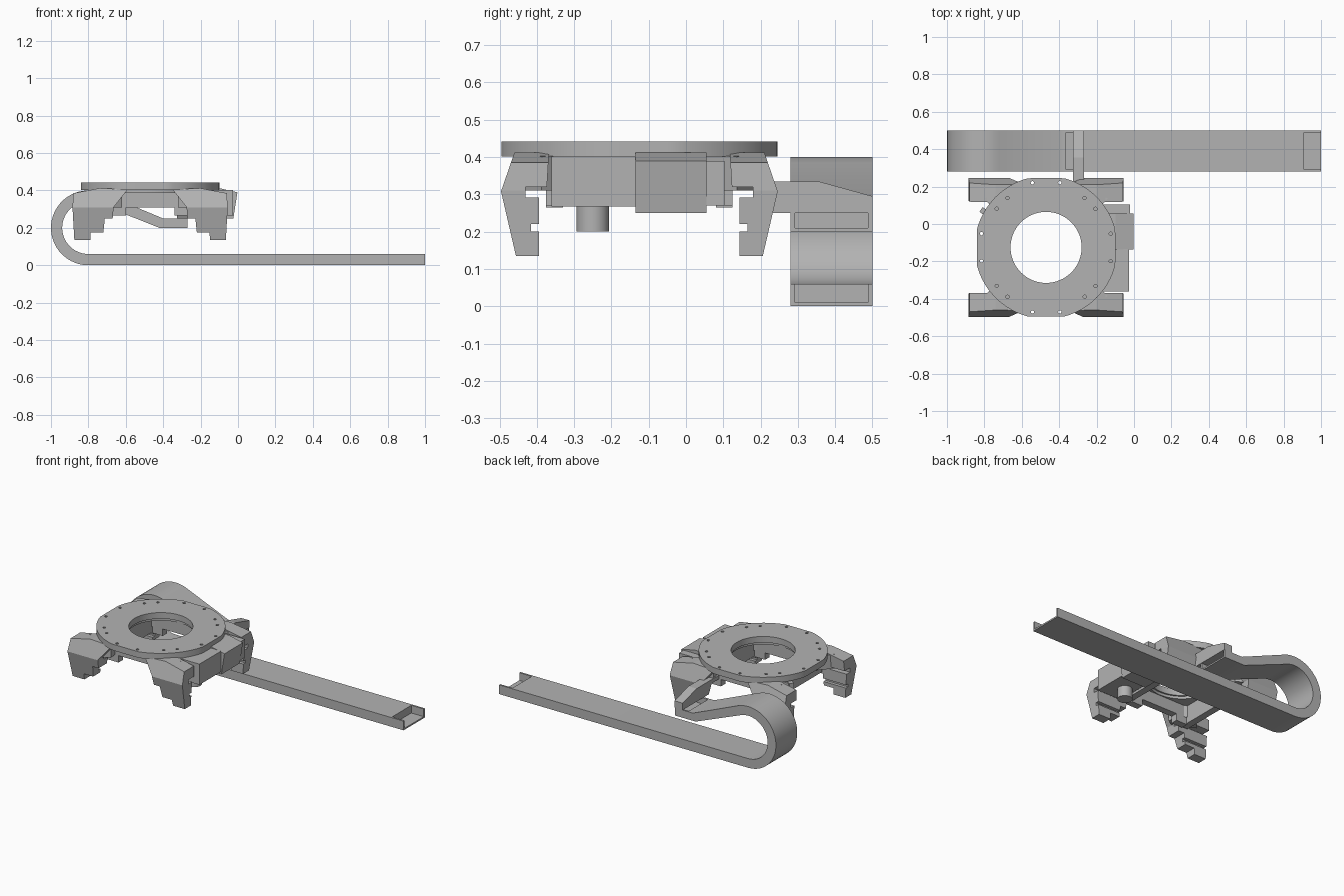
import bpy, bmesh, math
from mathutils import Vector

if "Cube" in bpy.data.objects:
    bpy.data.objects.remove(bpy.data.objects["Cube"])

grey = bpy.data.materials.new("plain grey")
grey.use_nodes = True
GREY = (0.45, 0.45, 0.45, 1)
grey.diffuse_color = GREY
grey.node_tree.nodes["Principled BSDF"].inputs["Base Color"].default_value = GREY

HUB = (-0.47, -0.125, 0)   # centre of the ring plate
WORLD = (0, 0, 0)


def add_prism(bm, pts, axis, lo, hi):
    """Extrude a flat outline along an axis."""
    place = {"x": lambda a, b, d: (d, a, b),
             "y": lambda a, b, d: (a, d, b),
             "z": lambda a, b, d: (a, b, d)}[axis]
    ends = [[bm.verts.new(place(a, b, d)) for a, b in pts] for d in (lo, hi)]
    for ring in ends:
        bm.faces.new(ring)
    n = len(pts)
    for i in range(n):
        j = (i + 1) % n
        bm.faces.new((ends[0][i], ends[0][j], ends[1][j], ends[1][i]))
    bmesh.ops.recalc_face_normals(bm, faces=bm.faces)


def finish(name, bm, origin):
    mesh = bpy.data.meshes.new(name)
    bm.to_mesh(mesh)
    bm.free()
    mesh.materials.append(grey)
    ob = bpy.data.objects.new(name, mesh)
    ob.location = origin
    bpy.context.collection.objects.link(ob)
    return ob


def prism(name, pts, axis, lo, hi, origin=HUB):
    bm = bmesh.new()
    add_prism(bm, pts, axis, lo, hi)
    return finish(name, bm, origin)


def box(name, x, y, z, origin=HUB):
    return prism(name, rect(x, y), "z", *z, origin)


def rect(a, b):
    return [(a[0], b[0]), (a[1], b[0]), (a[1], b[1]), (a[0], b[1])]


def circle(r, n=64, cx=0, cy=0):
    return [(cx + r * math.cos(math.tau * i / n), cy + r * math.sin(math.tau * i / n))
            for i in range(n)]


def select(ob):
    bpy.ops.object.select_all(action="DESELECT")
    ob.select_set(True)
    bpy.context.view_layer.objects.active = ob


def apply(ob, mod):
    select(ob)
    bpy.ops.object.modifier_apply(modifier=mod.name)


def boolean(ob, cutter, operation):
    mod = ob.modifiers.new("cut", "BOOLEAN")
    mod.object, mod.operation, mod.solver = cutter, operation, "EXACT"
    bpy.context.view_layer.update()
    apply(ob, mod)
    bpy.data.objects.remove(cutter)


def mirror(ob, x=True, y=True):
    mod = ob.modifiers.new("mirror", "MIRROR")
    mod.use_axis = (x, y, False)
    apply(ob, mod)


def smooth(ob):
    select(ob)
    bpy.ops.object.shade_smooth_by_angle(angle=math.radians(30))


# Ring plate: round with four flats, a central opening and bolt holes
flat = 0.37
outline = [(max(-flat, min(flat, x)), max(-flat, min(flat, y))) for x, y in circle(0.382, 96)]
ring = prism("ring_plate", outline, "z", 0.402, 0.442)
bm = bmesh.new()
add_prism(bm, circle(0.19), "z", 0.3, 0.5)
for quarter in range(4):
    for deg, r in ((12, 0.353), (38, 0.335), (52, 0.335), (78, 0.353)):
        a = math.radians(deg + 90 * quarter)
        add_prism(bm, circle(0.009, 10, r * math.cos(a), r * math.sin(a)), "z", 0.3, 0.5)
boolean(ring, finish("ring_cutter", bm, HUB), "DIFFERENCE")
smooth(ring)

# Flange below the plate
flange = prism("under_flange", circle(0.3), "z", 0.385, 0.403)
boolean(flange, prism("flange_cutter", circle(0.2), "z", 0.3, 0.5), "DIFFERENCE")
smooth(flange)

# Four stepped legs: side outline crossed with front outline
side = [(0.333, 0.418), (0.371, 0.308), (0.331, 0.135), (0.269, 0.135), (0.269, 0.2),
        (0.29, 0.2), (0.29, 0.22), (0.269, 0.22), (0.269, 0.292), (0.305, 0.292),
        (0.305, 0.32), (0.248, 0.32), (0.242, 0.418)]
front = [(0.41, 0.385), (0.415, 0.31), (0.405, 0.135), (0.32, 0.135), (0.318, 0.176), (0.25, 0.176),
         (0.242, 0.25), (0.2, 0.25), (0.195, 0.31), (0.12, 0.405), (0.27, 0.412)]
legs = prism("legs", side, "x", 0.1, 0.45)
boolean(legs, prism("leg_cutter", front, "y", 0.1, 0.5), "INTERSECT")
mirror(legs)

# Diagonal arms joining the legs to the frame
arms = prism("leg_arms", [(0.33, 0.262), (0.25, 0.17), (0.16, 0.22), (0.15, 0.3), (0.2, 0.33)],
             "z", 0.31, 0.403)
mirror(arms)

# Hollow frame under the plate
walls = box("end_walls", (-0.2, 0.2), (0.205, 0.25), (0.31, 0.403))
mirror(walls, x=False)
rails = box("side_walls", (0.205, 0.25), (-0.25, 0.25), (0.27, 0.403))
mirror(rails, y=False)
corners = box("corner_blocks", (0.13, 0.21), (0.205, 0.25), (0.265, 0.4))
mirror(corners)

# Drive housing on the left side
box("housing_front", (-0.2, -0.027), (-0.36, -0.135), (0.267, 0.402), WORLD)
prism("housing_middle", [(-0.2, 0.412), (-0.1, 0.412), (-0.003, 0.39), (-0.025, 0.25), (-0.2, 0.25)],
      "y", -0.136, 0.055, WORLD)
box("housing_back", (-0.2, -0.022), (0.055, 0.103), (0.27, 0.39), WORLD)
smooth(prism("drive_cylinder", circle(0.044, 32, -0.14, -0.25), "z", 0.2, 0.27, WORLD))

# Small clip on the right side
clip = box("side_clip", (-0.022, 0.022), (-0.015, 0.015), (0.35, 0.395), (-0.8, 0.065, 0))
clip.rotation_euler.z = math.radians(-35)
box("clip_stem", (-0.8, -0.7), (0.05, 0.08), (0.36, 0.39), WORLD)

# Cable carrier: long flat run, U bend and sloping return
Y0, Y1 = 0.28, 0.5
BEND = Vector((-0.8, 0.2))


def bend(r, start, stop, n=28):
    angles = [math.radians(start + (stop - start) * i / n) for i in range(n + 1)]
    return [(BEND.x + r * math.cos(a), BEND.y + r * math.sin(a)) for a in angles]


run = [(0.91, 0.0)] + bend(0.2, 270, 67) + [(-0.4, 0.25), (-0.363, 0.25), (-0.363, 0.2), (-0.42, 0.2)]
run += bend(0.14, 67, 270) + [(0.91, 0.06)]
smooth(prism("cable_carrier", run, "y", Y0, Y1, WORLD))

# Open trays at both carrier ends
for name, x, z in (("lower", (0.91, 1.0), (0.0, 0.06)), ("upper", (-0.363, -0.27), (0.2, 0.25))):
    box(name + "_tray_floor", x, (Y0, Y1), (z[0], z[0] + 0.01), WORLD)
    for part, y in (("front", (Y0, Y0 + 0.012)), ("back", (Y1 - 0.012, Y1))):
        box(name + "_tray_wall_" + part, x, y, z, WORLD)

# Bracket tying the carrier to the frame
prism("carrier_bracket", [(0.1, 0.335), (0.355, 0.335), (0.5, 0.295), (0.5, 0.25), (0.23, 0.25),
                          (0.2, 0.31), (0.1, 0.31)], "x", -0.326, -0.267, WORLD)
